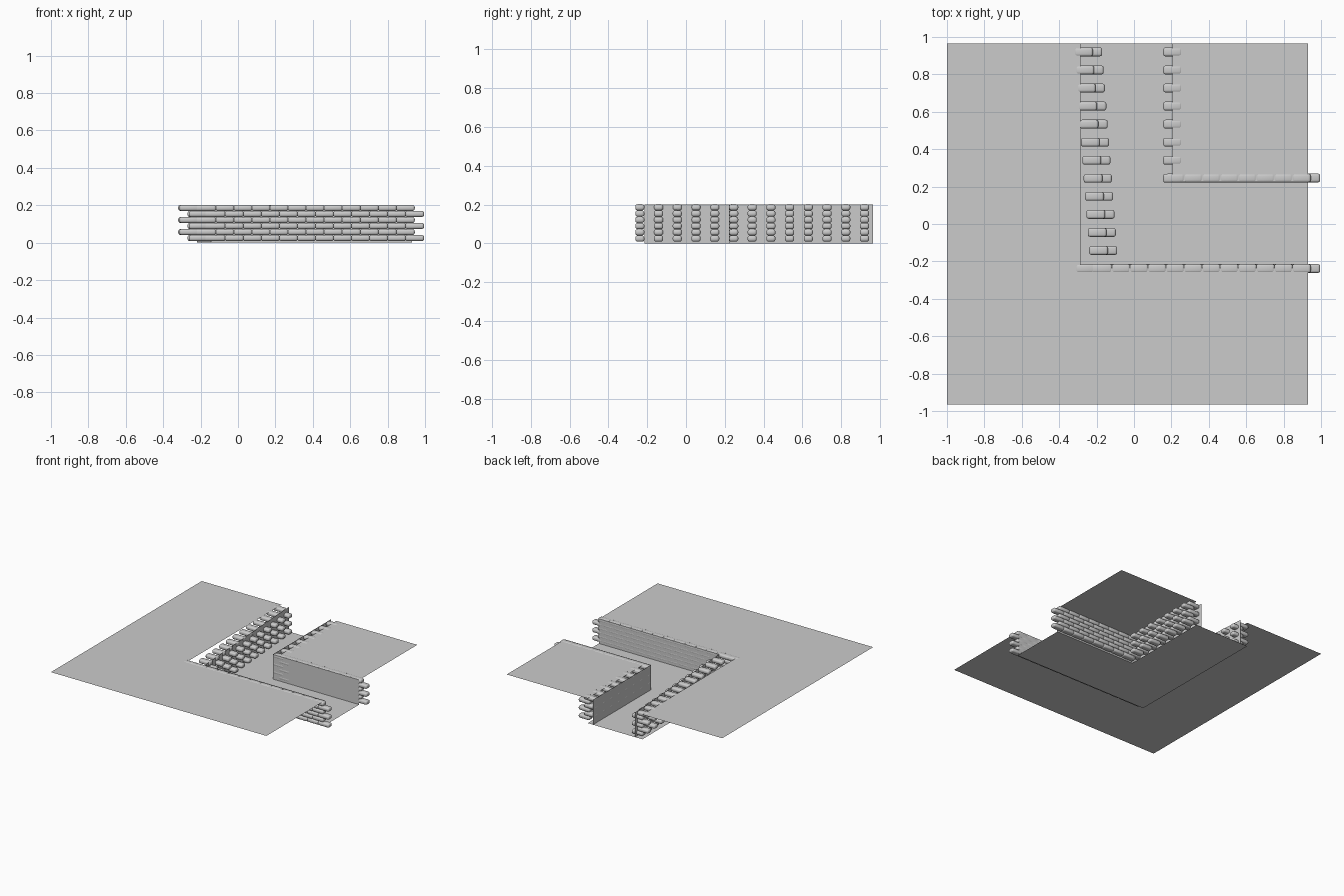
import bpy, bmesh
from mathutils import Matrix, Vector

if "Cube" in bpy.data.objects:
    bpy.data.objects.remove(bpy.data.objects["Cube"])

XE, YE, TOP = 0.93, 0.965, 0.2      # tile edges and ground height
STEP = 0.0965                       # stone spacing


def sheet(name, faces):
    """Flat panels, each given as a list of corner points."""
    bm = bmesh.new()
    for f in faces:
        bm.faces.new([bm.verts.new(p) for p in f])
    bmesh.ops.remove_doubles(bm, verts=bm.verts, dist=1e-4)
    me = bpy.data.meshes.new(name)
    bm.to_mesh(me)
    bm.free()
    ob = bpy.data.objects.new(name, me)
    bpy.context.collection.objects.link(ob)
    return ob


def upright(a, b):
    return [(*a, 0), (*b, 0), (*b, TOP), (*a, TOP)]


def stones(name, start, step, count):
    """Six courses of rounded stones; every other course shifts half a stone in x."""
    bm = bmesh.new()
    for row in range(6):
        z = 0.186 - row * 0.0322
        shift = 0.05 if row % 2 else 0.0
        for i in range(count):
            x = start[0] + step[0] * i + shift
            y = start[1] + step[1] * i
            m = Matrix.Translation(Vector((x, y, z))) @ Matrix.Diagonal((0.1, 0.047, 0.032, 1))
            bmesh.ops.create_cube(bm, size=1, matrix=m)
    bmesh.ops.bevel(bm, geom=bm.edges[:], offset=0.012, segments=3, profile=0.5, affect='EDGES')
    me = bpy.data.meshes.new(name)
    bm.to_mesh(me)
    bm.free()
    ob = bpy.data.objects.new(name, me)
    bpy.context.collection.objects.link(ob)
    bpy.context.view_layer.objects.active = ob
    ob.select_set(True)
    bpy.ops.object.shade_smooth_by_angle()
    ob.select_set(False)
    return ob


# Ground on both sides of the channel
sheet("outer_ground", [[(-1, -YE, TOP), (XE, -YE, TOP), (XE, -0.235, TOP),
                        (-0.285, -0.235, TOP), (-0.285, YE, TOP), (-1, YE, TOP)]])
sheet("inner_ground", [[(0.205, 0.225, TOP), (XE, 0.225, TOP), (XE, YE, TOP), (0.205, YE, TOP)]])

# Channel floor
sheet("channel_floor", [[(-0.285, -0.235, 0), (XE, -0.235, 0), (XE, 0.225, 0),
                         (0.205, 0.225, 0), (0.205, YE, 0), (-0.285, YE, 0)]])

# Thin wall panels; the outer side panel leans slightly off the grid
sheet("outer_panels", [upright((-0.145, -0.215), (XE, -0.215)),
                       upright((-0.145, -0.215), (-0.22, YE))])
sheet("inner_panels", [upright((0.157, 0.222), (XE, 0.222)),
                       upright((0.157, 0.222), (0.157, YE))])

# Stone courses
stones("outer_front_stones", (0.895 - 12 * STEP, -0.238), (STEP, 0), 13)
stones("outer_side_stones", (-0.27, 0.92), (0.0073, -STEP), 13)
stones("inner_front_stones", (0.895 - 7 * STEP, 0.246), (STEP, 0), 8)
stones("inner_side_stones", (0.206, 0.92), (0, -STEP), 8)
